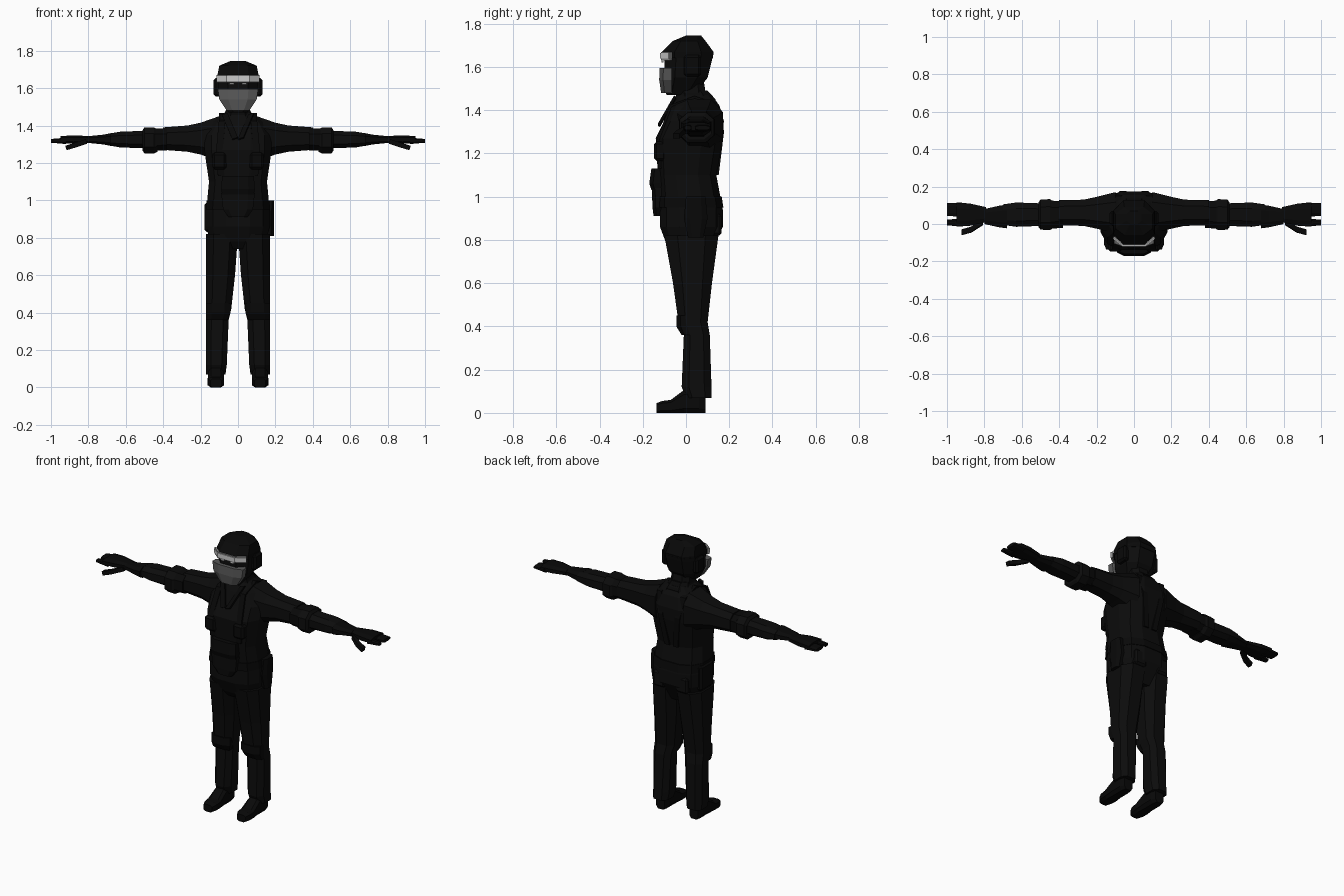
import bpy, bmesh, math
from mathutils import Vector

cube = bpy.data.objects.get("Cube")
if cube:
    bpy.data.objects.remove(cube, do_unlink=True)


def material(name, value):
    m = bpy.data.materials.new(name)
    m.use_nodes = True
    colour = (value, value, value, 1)
    m.diffuse_color = colour
    m.node_tree.nodes["Principled BSDF"].inputs["Base Color"].default_value = colour
    return m


SUIT = material("suit black", .0035)
GEAR = material("gear black", .0025)
GREY = material("mask grey", .1)
FRAME = material("goggle frame grey", .25)
LIGHT = material("lens light grey", .6)

ROUND, SQUARE = .75, .55
SIDES = {"left": 1, "right": -1}


def finish(bm, name, mat):
    bmesh.ops.recalc_face_normals(bm, faces=bm.faces)
    mesh = bpy.data.meshes.new(name)
    bm.to_mesh(mesh)
    bm.free()
    mesh.materials.append(mat)
    ob = bpy.data.objects.new(name, mesh)
    bpy.context.collection.objects.link(ob)
    return ob


def ring_points(centre, across, up, count, shape):
    """Points of a rounded rectangle whose flat sides touch the given half sizes."""
    grow = math.cos(math.pi / count) ** -shape
    points = []
    for i in range(count):
        turn = (i + .5) * math.tau / count
        c, s = math.cos(turn), math.sin(turn)
        points.append(centre + across * math.copysign(abs(c) ** shape, c) * grow
                      + up * math.copysign(abs(s) ** shape, s) * grow)
    return points


def skin(name, rings, mat):
    """Join rings of points into one closed solid."""
    bm = bmesh.new()
    loops = [[bm.verts.new(p) for p in ring] for ring in rings]
    for low, high in zip(loops, loops[1:]):
        for i in range(len(low)):
            bm.faces.new((low[i - 1], low[i], high[i], high[i - 1]))
    bm.faces.new(loops[0])
    bm.faces.new(loops[-1])
    return finish(bm, name, mat)


def tower(name, rows, mat, count=8, shape=ROUND):
    """Upright solid centred on x = 0; a row is (z, half width, front y, back y)."""
    rings = []
    for z, half, front, back in rows:
        centre = Vector((0, (front + back) / 2, z))
        rings.append(ring_points(centre, Vector((half, 0, 0)),
                                 Vector((0, (back - front) / 2, 0)), count, shape))
    return skin(name, rings, mat)


def arm_part(name, side, rows, mat, y=.05, z=1.325):
    """Solid along the arm; a row is (x, half depth, half height)."""
    rings = []
    for x, depth, height in rows:
        rings.append(ring_points(Vector((side * x, y, z)), Vector((0, depth, 0)),
                                 Vector((0, 0, height)), 8, ROUND))
    return skin(name, rings, mat)


def leg_part(name, side, rows, mat, outer=.172):
    """Upright solid with a straight outer side; a row is (z, inner x, front y, back y)."""
    rings = []
    for z, inner, front, back in rows:
        centre = Vector((side * (inner + outer) / 2, (front + back) / 2, z))
        rings.append(ring_points(centre, Vector(((outer - inner) / 2, 0, 0)),
                                 Vector((0, (back - front) / 2, 0)), 8, ROUND))
    return skin(name, rings, mat)


def shoe(name, side, rows, mat, x=.118):
    """Solid standing on the ground; a row is (y, half width, height)."""
    rings = []
    for y, half, height in rows:
        rings.append(ring_points(Vector((side * x, y, height / 2)), Vector((half, 0, 0)),
                                 Vector((0, 0, height / 2)), 8, SQUARE))
    return skin(name, rings, mat)


def box(name, centre, size, mat, bevel=.012):
    bm = bmesh.new()
    bmesh.ops.create_cube(bm, size=1)
    bmesh.ops.scale(bm, vec=size, verts=bm.verts)
    bmesh.ops.translate(bm, vec=centre, verts=bm.verts)
    if bevel:
        bmesh.ops.bevel(bm, geom=bm.edges[:], offset=bevel, segments=1, affect="EDGES")
    return finish(bm, name, mat)


def ribbon(name, path, width, mat, thick=.012):
    """Strap that follows a path, spread by the width vector and thickened."""
    bm = bmesh.new()
    half = Vector(width) / 2
    rows = [[bm.verts.new(Vector(p) - half), bm.verts.new(Vector(p) + half)] for p in path]
    for (a, b), (c, d) in zip(rows, rows[1:]):
        bm.faces.new((a, b, d, c))
    ob = finish(bm, name, mat)
    solid = ob.modifiers.new("thickness", "SOLIDIFY")
    solid.thickness = thick
    solid.offset = 0
    return ob


# Torso, belt, neck and collar
tower("torso", [(.74, .06, -.06, .11), (.78, .15, -.09, .13), (.86, .17, -.12, .17),
                (.94, .17, -.12, .17), (1.1, .155, -.13, .14), (1.27, .18, -.14, .17),
                (1.35, .18, -.1, .175), (1.42, .14, -.07, .155), (1.47, .07, -.04, .12)],
      SUIT, count=12)
tower("belt", [(.95, .172, -.13, .173), (1, .168, -.13, .165)], GEAR, count=12)
tower("neck", [(1.42, .07, -.04, .1), (1.55, .06, -.04, .08)], SUIT)
tower("collar", [(1.42, .1, -.06, .14), (1.45, .08, -.05, .137), (1.49, .06, -.04, .1)], GEAR)

# Head, helmet and mask
tower("head", [(1.47, .05, -.09, 0), (1.5, .07, -.1, .06), (1.55, .1, -.1, .1),
               (1.66, .11, -.1, .127)], SUIT)
tower("helmet", [(1.64, .112, -.11, .125), (1.67, .11, -.11, .127), (1.72, .1, -.06, .09),
                 (1.745, .04, 0, .07)], GEAR)
tower("face_mask", [(1.48, .06, -.115, -.05), (1.54, .1, -.124, -.05),
                    (1.595, .108, -.122, -.05)], GREY)


# Goggles wrapped round the brow
def brow(z, forward):
    bend = [(-.11, -.07), (-.06, -.11), (.06, -.11), (.11, -.07)]
    return [(x, y - forward, z) for x, y in bend]


ribbon("goggle_frame", brow(1.65, 0), (0, 0, .04), FRAME)
ribbon("goggle_lens", brow(1.652, .007), (0, 0, .026), LIGHT, thick=.008)

# Everything that comes in pairs
for word, side in SIDES.items():
    box(word + "_eye", (side * .034, -.108, 1.624), (.024, .009, .008), LIGHT, bevel=0)
    box(word + "_earpiece", (side * .11, .03, 1.605), (.04, .08, .1), GEAR)

    # Arm and hand
    arm_part(word + "_sleeve", side, [(.1, .11, .12), (.2, .085, .085), (.27, .07, .07),
                                      (.4, .067, .06)], SUIT, y=.06, z=1.33)
    arm_part(word + "_sleeve_fold", side, [(.38, .07, .058), (.44, .075, .06)], GEAR)
    arm_part(word + "_cuff", side, [(.43, .07, .06), (.45, .083, .07), (.5, .08, .07),
                                    (.51, .067, .055)], SUIT, z=1.32)
    arm_part(word + "_forearm", side, [(.49, .06, .047), (.63, .065, .042),
                                       (.7, .055, .03)], SUIT)
    arm_part(word + "_glove_cuff", side, [(.68, .063, .034), (.72, .058, .026),
                                          (.8, .04, .018)], GEAR, y=.04)
    arm_part(word + "_palm", side, [(.79, .04, .018), (.88, .06, .023), (.95, .064, .018)],
             GEAR)
    arm_part(word + "_index_finger", side, [(.92, .02, .017), (1, .016, .01)], GEAR,
             y=.008, z=1.318)
    arm_part(word + "_other_fingers", side, [(.92, .038, .017), (1, .034, .01)], GEAR,
             y=.077, z=1.318)
    ribbon(word + "_thumb", [(side * .81, .01, 1.315), (side * .87, -.03, 1.295),
                             (side * .92, -.044, 1.28)], (0, .03, 0), GEAR, thick=.025)

    # Leg and foot
    leg_part(word + "_trouser_leg", side, [
        (.07, .067, 0, .118), (.12, .06, -.02, .118), (.36, .05, -.01, .11),
        (.42, .036, -.035, .1), (.6, .016, -.06, .12), (.82, 0, -.1, .15)], SUIT)
    leg_part(word + "_knee_pad", side, [(.36, .055, -.02, .03), (.4, .04, -.045, .04),
                                        (.45, .04, -.045, .04)], GEAR)
    shoe(word + "_shoe", side, [(-.137, .03, .045), (-.11, .042, .055), (-.07, .044, .06),
                                (-.01, .04, .105), (.06, .04, .11), (.09, .03, .09)], GEAR)

    # Harness, lapel and pockets
    ribbon(word + "_harness_strap", [
        (side * .09, -.12, 1.13), (side * .1, -.13, 1.26), (side * .085, -.07, 1.42),
        (side * .085, .04, 1.46), (side * .085, .145, 1.425), (side * .06, .17, 1.3),
        (side * .03, .145, 1.1)], (.035, 0, 0), GEAR)
    ribbon(word + "_lapel", [(side * .07, -.05, 1.46), (side * .015, -.125, 1.33)],
           (.03, 0, .01), GEAR)
    box(word + "_chest_pocket", (side * .1, -.12, 1.21), (.075, .055, .09), GEAR)
    box(word + "_back_pocket", (side * .08, .13, .87), (.085, .07, .1), SUIT)

# Pouches and holster
tower("belly_pouch", [(1.03, .085, -.16, -.08), (1.06, .09, -.17, -.08),
                      (1.13, .085, -.16, -.08)], GEAR, shape=SQUARE)
tower("front_flap", [(.91, .05, -.15, -.08), (.95, .08, -.155, -.08),
                     (1.04, .09, -.158, -.08)], SUIT, shape=SQUARE)
leg_part("holster", 1, [(.81, .14, .01, .08), (.9, .13, -.01, .1), (1, .15, 0, .09)],
         GEAR, outer=.193)
box("side_pouch", (-.155, .035, .91), (.046, .13, .16), GEAR)
